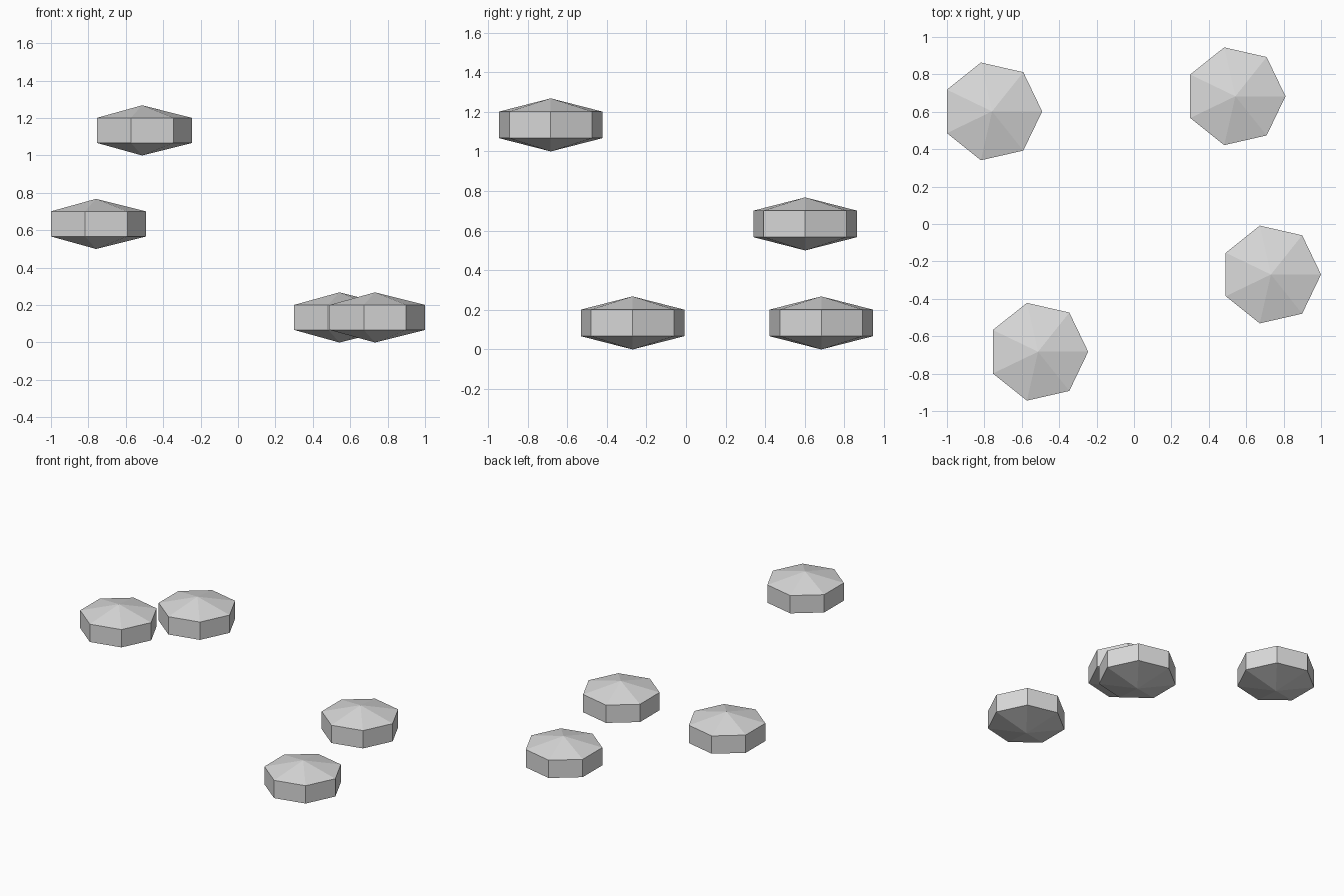
import bpy, bmesh, math

if "Cube" in bpy.data.objects:
    bpy.data.objects.remove(bpy.data.objects["Cube"])

SIDES = 7
R = 0.268            # corner radius of the heptagon
CAP = R / 4          # height of each pointed cap
BAND = R / 2         # height of the upright band

grey = bpy.data.materials.new("light_grey")
grey.diffuse_color = (0.7, 0.7, 0.7, 1)
grey.use_nodes = True
grey.node_tree.nodes["Principled BSDF"].inputs["Base Color"].default_value = grey.diffuse_color


def make_gem(name, x, y, z):
    """Seven-sided drum with a shallow pyramid above and below; z is its lowest point."""
    bm = bmesh.new()

    def ring(height):
        return [bm.verts.new((R * math.cos(2 * math.pi * i / SIDES),
                              R * math.sin(2 * math.pi * i / SIDES), height))
                for i in range(SIDES)]

    bottom = bm.verts.new((0, 0, 0))
    low, high = ring(CAP), ring(CAP + BAND)
    top = bm.verts.new((0, 0, 2 * CAP + BAND))
    for i in range(SIDES):
        j = (i + 1) % SIDES
        bm.faces.new((bottom, low[j], low[i]))
        bm.faces.new((low[i], low[j], high[j], high[i]))
        bm.faces.new((high[i], high[j], top))
    mesh = bpy.data.meshes.new(name)
    bm.to_mesh(mesh)
    bm.free()
    mesh.materials.append(grey)
    obj = bpy.data.objects.new(name, mesh)
    obj.location = (x, y, z)
    bpy.context.collection.objects.link(obj)


# Four identical floating gems at three heights
make_gem("high_front_gem", -0.513, -0.683, 1.0)
make_gem("middle_back_gem", -0.759, 0.602, 0.5)
make_gem("low_back_gem", 0.542, 0.683, 0.0)
make_gem("low_front_gem", 0.732, -0.27, 0.0)
